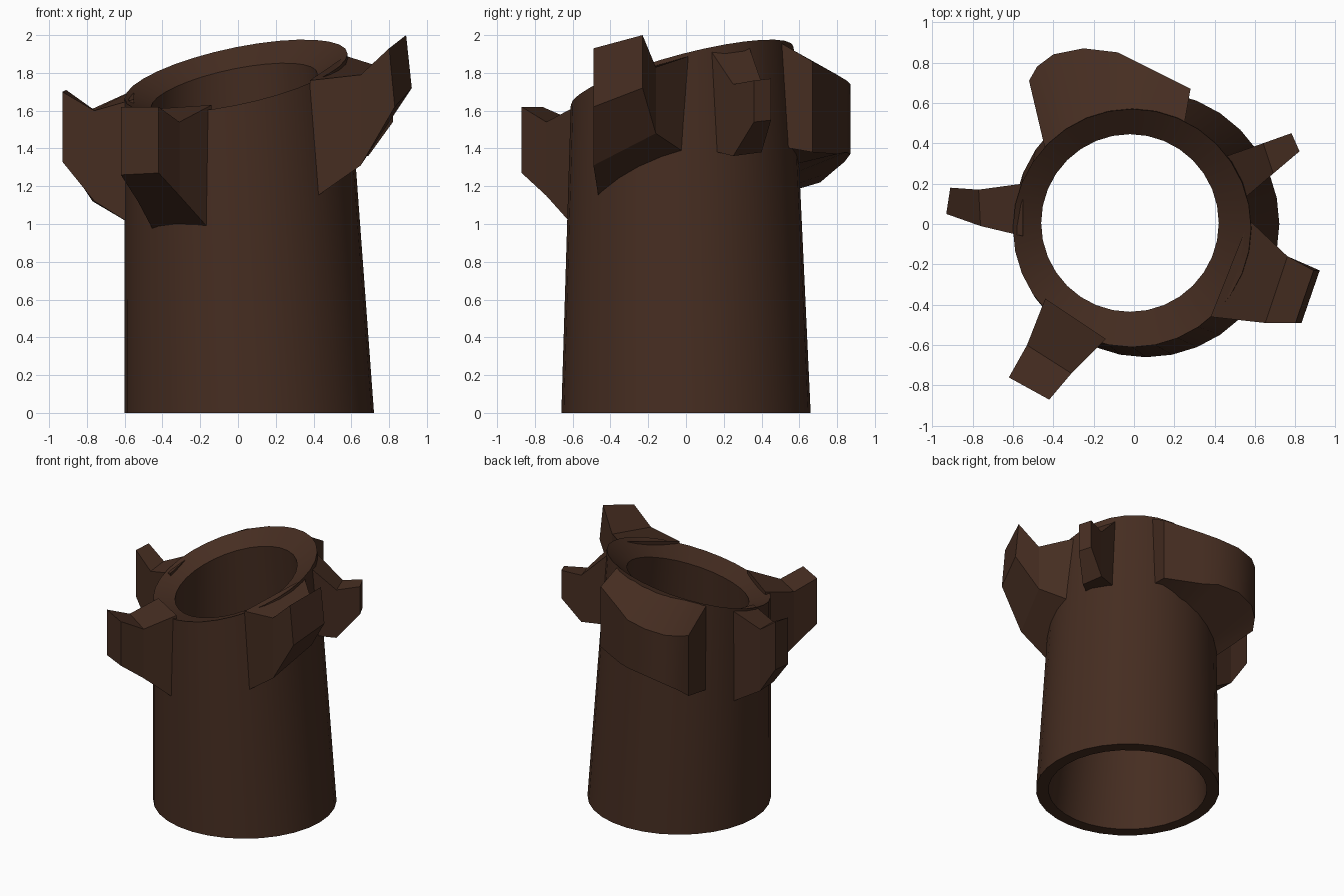
import bpy, bmesh, math

if "Cube" in bpy.data.objects:
    bpy.data.objects.remove(bpy.data.objects["Cube"])

mat = bpy.data.materials.new("dark_brown")
mat.diffuse_color = (0.06, 0.026, 0.015, 1)
mat.use_nodes = True
mat.node_tree.nodes["Principled BSDF"].inputs["Base Color"].default_value = mat.diffuse_color


def finish(name, bm, smooth):
    bmesh.ops.recalc_face_normals(bm, faces=bm.faces)
    me = bpy.data.meshes.new(name)
    bm.to_mesh(me)
    bm.free()
    ob = bpy.data.objects.new(name, me)
    bpy.context.collection.objects.link(ob)
    me.materials.append(mat)
    if smooth:
        bpy.ops.object.select_all(action='DESELECT')
        ob.select_set(True)
        bpy.context.view_layer.objects.active = ob
        bpy.ops.object.shade_smooth_by_angle(angle=math.radians(smooth))


def tube(name, rings, sides=32):
    """Closed wall through rings of (cx, cy, radius, z, follows the slanted top)."""
    bm = bmesh.new()
    loops = []
    for cx, cy, r, z, slant in rings:
        loop = []
        for i in range(sides):
            a = 2 * math.pi * i / sides
            x, y = cx + r * math.cos(a), cy + r * math.sin(a)
            loop.append(bm.verts.new((x, y, z + slant * (0.2 * x + 0.26 * y))))
        loops.append(loop)
    for k, a in enumerate(loops):
        b = loops[(k + 1) % len(loops)]
        for i in range(sides):
            j = (i + 1) % sides
            bm.faces.new((a[i], a[j], b[j], b[i]))
    finish(name, bm, 30)


def lug(name, sections, lean=0, smooth=0):
    """Loft of four-cornered sections: (x1, y1, top1, bottom1, x2, y2, top2, bottom2)."""
    bm = bmesh.new()
    loops = []
    for k, (x1, y1, t1, b1, x2, y2, t2, b2) in enumerate(sections):
        d = lean if k == len(sections) - 1 else 0
        loops.append([bm.verts.new(p) for p in (
            (x1 + d, y1, t1), (x2 + d, y2, t2), (x2, y2, b2), (x1, y1, b1))])
    for a, b in zip(loops, loops[1:]):
        for i in range(4):
            j = (i + 1) % 4
            bm.faces.new((a[i], a[j], b[j], b[i]))
    bm.faces.new(loops[0])
    bm.faces.new(loops[-1])
    finish(name, bm, smooth)


# Hollow tapered barrel with slanted, inward-sloping rim
tube("barrel", [
    (0.06, 0, 0.66, 0, 0),
    (-0.01, -0.02, 0.59, 1.79, 1),
    (-0.02, 0.005, 0.44, 1.71, 1),
    (0.06, 0, 0.57, 0, 0),
])

# Lugs around the rim, lofted from root to tip
lug("left_lug", [
    (-0.55, 0.20, 1.71, 0.99, -0.55, -0.06, 1.66, 0.99),
    (-0.77, 0.17, 1.61, 1.12, -0.76, -0.01, 1.60, 1.12),
    (-0.91, 0.18, 1.71, 1.33, -0.93, 0.05, 1.70, 1.33),
])
lug("front_lug", [
    (-0.44, -0.37, 1.61, 0.95, -0.14, -0.57, 1.63, 0.96),
    (-0.53, -0.60, 1.55, 1.12, -0.31, -0.74, 1.54, 1.15),
    (-0.62, -0.76, 1.62, 1.26, -0.42, -0.87, 1.62, 1.27),
])
lug("right_lug", [
    (0.38, -0.46, 1.76, 1.12, 0.57, 0.02, 1.89, 1.36),
    (0.65, -0.49, 1.79, 1.31, 0.76, -0.16, 1.83, 1.48),
    (0.83, -0.49, 1.93, 1.62, 0.92, -0.23, 2.00, 1.72),
], lean=-0.03)
lug("small_lug", [
    (0.44, 0.33, 1.95, 1.38, 0.55, 0.13, 1.92, 1.39),
    (0.64, 0.40, 1.75, 1.38, 0.69, 0.25, 1.74, 1.36),
    (0.78, 0.45, 1.77, 1.55, 0.82, 0.36, 1.76, 1.54),
])

# Wide rear lug, lofted around the rim from inner to outer edge
lug("rear_lug", [
    (-0.44, 0.37, 1.79, 1.12, -0.52, 0.71, 1.70, 1.22),
    (-0.40, 0.42, 1.81, 1.14, -0.48, 0.78, 1.71, 1.28),
    (-0.33, 0.47, 1.84, 1.17, -0.40, 0.84, 1.72, 1.33),
    (-0.20, 0.52, 1.87, 1.21, -0.25, 0.87, 1.74, 1.37),
    (-0.07, 0.55, 1.90, 1.26, -0.08, 0.85, 1.76, 1.38),
    (0.06, 0.55, 1.93, 1.31, 0.02, 0.80, 1.79, 1.37),
    (0.25, 0.50, 1.96, 1.41, 0.28, 0.67, 1.86, 1.38),
], smooth=30)
